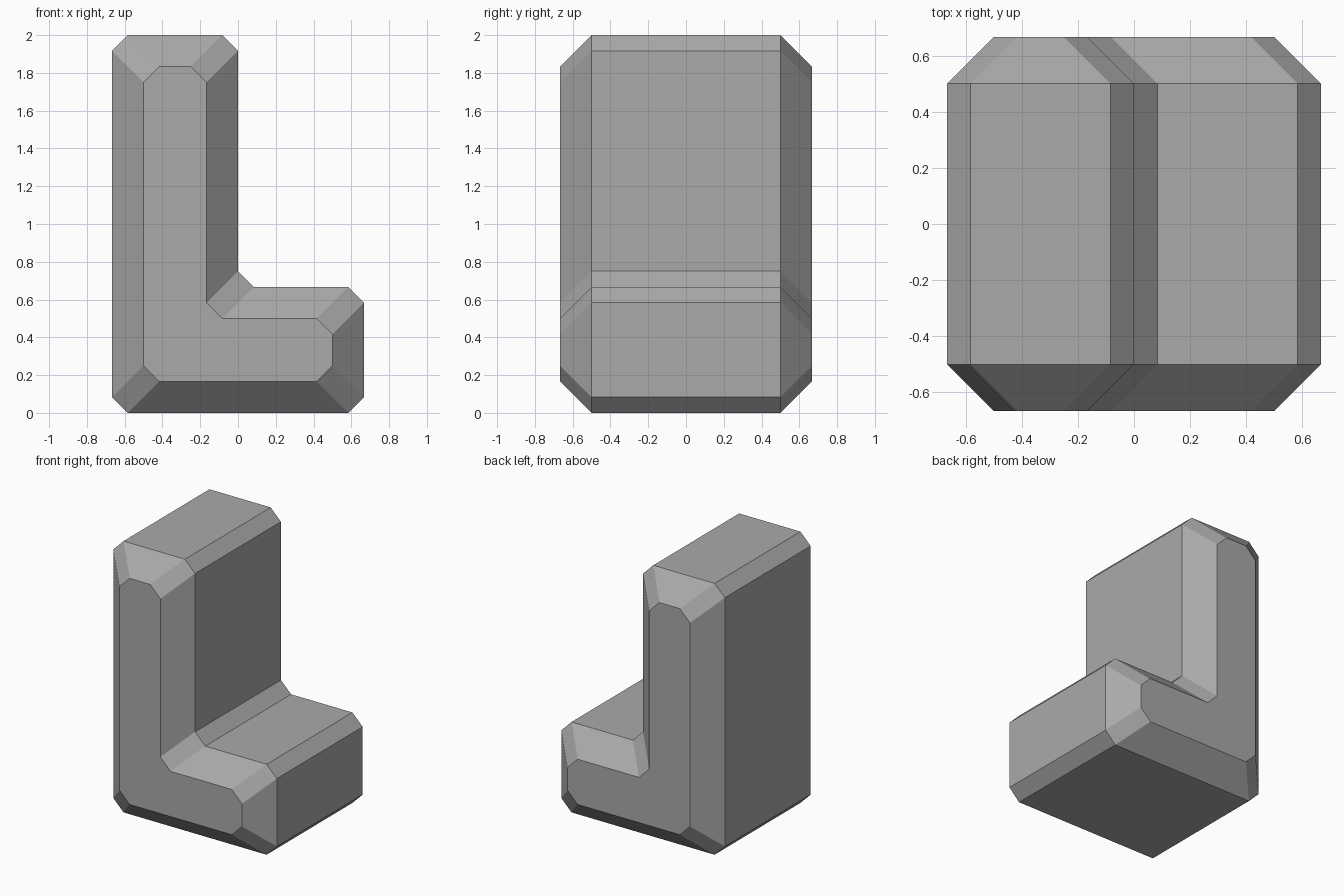
import bpy
import bmesh
from mathutils import Vector

cube = bpy.data.objects.get("Cube")
if cube:
    bpy.data.objects.remove(cube, do_unlink=True)

U = 2 / 3            # thickness of each arm
CHAMFER = U / 8      # cut across every profile corner
BEVEL = U / 4        # inset of the front and back faces


def l_profile(inset):
    """L outline in x and z, shrunk by inset, with chamfered corners."""
    left, right, step = -U + inset, U - inset, -inset
    low, shelf, top = inset, U - inset, 2 - inset
    corners = [Vector(c) for c in ((left, low), (right, low), (right, shelf),
                                   (step, shelf), (step, top), (left, top))]
    points = []
    for i, corner in enumerate(corners):
        for other in (corners[i - 1], corners[(i + 1) % len(corners)]):
            points.append(corner + (other - corner).normalized() * CHAMFER)
    return points


# Single grey material
grey = bpy.data.materials.new("mid grey")
grey.use_nodes = True
colour = (0.4, 0.4, 0.4, 1)
grey.diffuse_color = colour
grey.node_tree.nodes["Principled BSDF"].inputs["Base Color"].default_value = colour

# Loft the outline from front to back, inset at both ends
bm = bmesh.new()
sections = ((-U, BEVEL), (BEVEL - U, 0), (U - BEVEL, 0), (U, BEVEL))
rings = [[bm.verts.new((p.x, y, p.y)) for p in l_profile(inset)]
         for y, inset in sections]
for a, b in zip(rings, rings[1:]):
    for i in range(len(a)):
        j = (i + 1) % len(a)
        bm.faces.new((a[i], a[j], b[j], b[i]))
bm.faces.new(rings[0])
bm.faces.new(rings[-1])
bmesh.ops.recalc_face_normals(bm, faces=bm.faces)

mesh = bpy.data.meshes.new("l_block")
bm.to_mesh(mesh)
bm.free()
mesh.materials.append(grey)
block = bpy.data.objects.new("l_block", mesh)
bpy.context.collection.objects.link(block)
